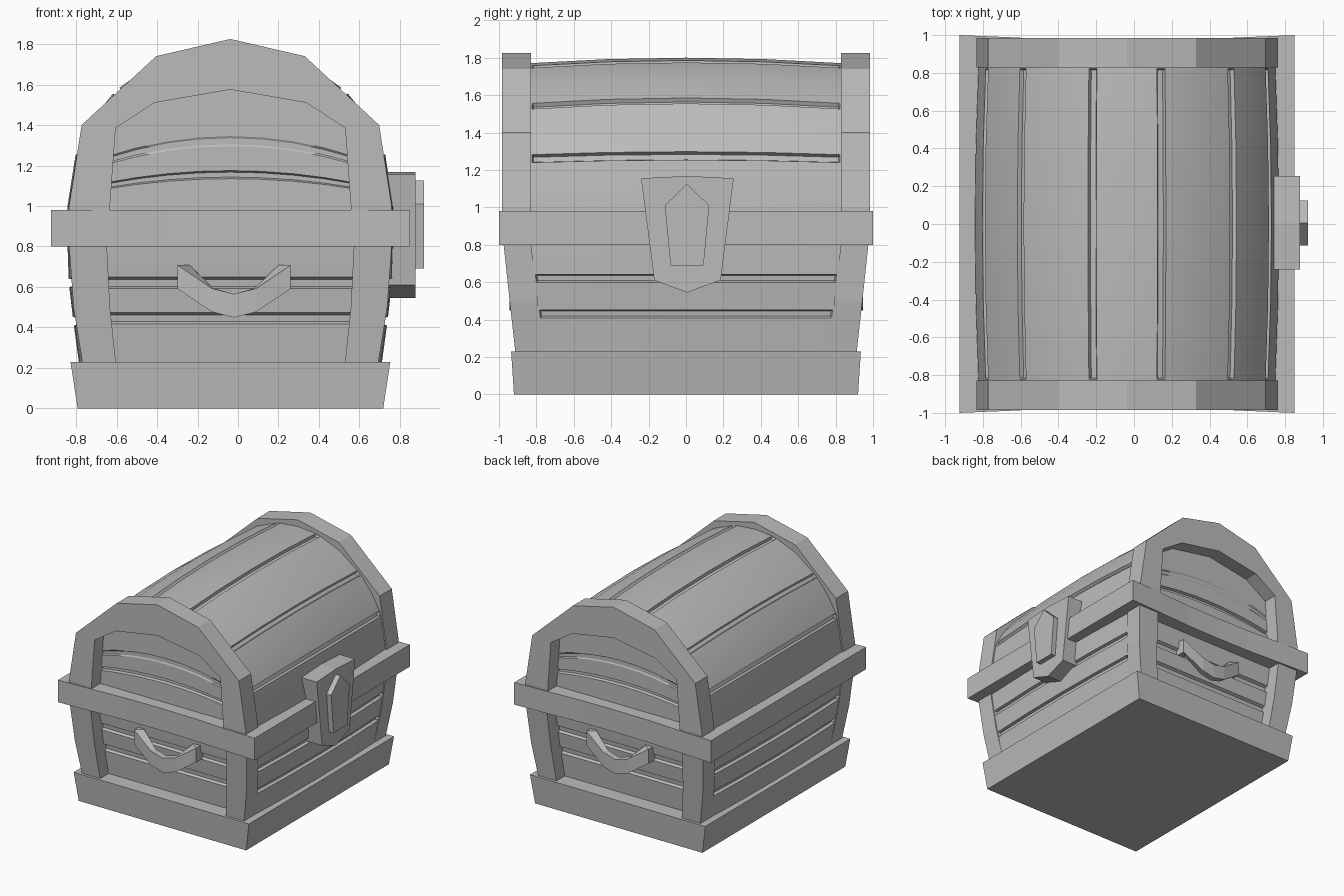
import bpy
import bmesh
from math import radians
from mathutils import Vector

if "Cube" in bpy.data.objects:
    bpy.data.objects.remove(bpy.data.objects["Cube"])

CX = -0.0375  # chest axis; the lock sticks out on +x

GREY = bpy.data.materials.new("plain_grey")
GREY.use_nodes = True
GREY.diffuse_color = (0.5, 0.5, 0.5, 1)
GREY.node_tree.nodes["Principled BSDF"].inputs["Base Color"].default_value = (0.5, 0.5, 0.5, 1)


def skin(name, rings, closed=True, caps=True, smooth=False):
    """Bridge rings of points into one mesh object."""
    bm = bmesh.new()
    rows = [[bm.verts.new((p[0] + CX, p[1], p[2])) for p in ring] for ring in rings]
    n = len(rows[0])
    for a, b in zip(rows, rows[1:]):
        for i in range(n if closed else n - 1):
            j = (i + 1) % n
            bm.faces.new((a[i], a[j], b[j], b[i]))
    if caps:
        bm.faces.new(rows[0])
        bm.faces.new(rows[-1])
        bmesh.ops.recalc_face_normals(bm, faces=bm.faces)
    mesh = bpy.data.meshes.new(name)
    bm.to_mesh(mesh)
    bm.free()
    mesh.materials.append(GREY)
    obj = bpy.data.objects.new(name, mesh)
    bpy.context.collection.objects.link(obj)
    if smooth:
        bpy.ops.object.select_all(action="DESELECT")
        obj.select_set(True)
        bpy.context.view_layer.objects.active = obj
        bpy.ops.object.shade_smooth_by_angle(angle=radians(30))
    return obj


def mirrored(half):
    """Mirror a right-hand profile that ends on the centre line."""
    return half + [(-p[0], *p[1:]) for p in reversed(half[:-1])]


def lerp_table(table, z):
    for (z0, v0), (z1, v1) in zip(table, table[1:]):
        if z <= z1:
            return v0 + (v1 - v0) * max(0, (z - z0) / (z1 - z0))
    return table[-1][1]


def end_y(z):  # end of the planked body
    return lerp_table([(0.23, 0.775), (0.5, 0.805), (0.8, 0.84)], z)


def frame_y(z):  # outer face of the end frames
    return lerp_table([(0.23, 0.912), (0.5, 0.943), (0.8, 0.975), (1.0, 0.985)], z)


# Planked body and lid: profile points, with True where a groove runs
PROFILE = mirrored([(0.72, 0.15, False), (0.757, 0.43, True), (0.778, 0.62, True),
                    (0.785, 0.8, False), (0.785, 1.0, False), (0.74, 1.26, True),
                    (0.66, 1.41, False), (0.55, 1.54, True), (0.37, 1.675, False),
                    (0.18, 1.75, True), (0, 1.77, False)])


def body_ring(f, depth):
    pts = []
    for i, (x, z, groove) in enumerate(PROFILE):
        c = Vector((x, z))
        if groove:
            t = (Vector(PROFILE[i + 1][:2]) - Vector(PROFILE[i - 1][:2])).normalized()
            inward = Vector((-t.y, t.x)) * depth
            pts += [c - t * 0.022, c - t * 0.014 + inward, c + t * 0.014 + inward, c + t * 0.022]
        else:
            pts.append(c)
    swell = 1 - f * f
    return [(p.x * (1 + 0.025 * swell), f * end_y(p.y),
             p.y + 0.03 * swell * min(1, max(0, (p.y - 1) / 0.5))) for p in pts]


stations = [(-1, 0), (-0.98, 0), (-0.97, 0.022), (-0.5, 0.022), (0, 0.022),
            (0.5, 0.022), (0.97, 0.022), (0.98, 0), (1, 0)]
skin("planked_body", [body_ring(f, d) for f, d in stations], smooth=True)

# Base plinth
skin("base_plinth", [[(sx * w, sy * l, z) for sx, sy in ((-1, -1), (1, -1), (1, 1), (-1, 1))]
                     for w, l, z in ((0.755, 0.92, 0), (0.79, 0.935, 0.23))])

# Rim band, its ends slightly hollow
rim = [(0.8875, 1.0), (0.6, 0.988), (0.3, 0.972), (0, 0.968)]
rim = mirrored(rim)
outline = [(x, -y) for x, y in rim] + [(x, y) for x, y in reversed(rim)]
skin("rim_band", [[(x, y, z) for x, y in outline] for z in (0.8, 0.98)])

# End frames, recessed plank panels and handles
OUTER = mirrored([(0.73, 0.22), (0.775, 0.5), (0.797, 0.8), (0.797, 1.0),
                  (0.735, 1.4), (0.367, 1.74), (0, 1.825)])
INNER = mirrored([(0.565, 0.22), (0.595, 0.5), (0.61, 0.8), (0.595, 1.0),
                  (0.567, 1.385), (0.375, 1.51), (0, 1.575)])


def panel_rows():
    rows = [(0.2, 0)]
    for z, depth, half in ((0.445, 0.022, 0.028), (0.62, 0.022, 0.028),
                           (1.155, 0.022, 0.02), (1.32, 0.006, 0.025)):
        rows += [(z - half, 0), (z - half * 0.6, depth), (z + half * 0.6, depth), (z + half, 0)]
        if z == 0.62:
            rows += [(0.8, 0), (1.0, 0)]
    return rows + [(1.6, 0)]


HANDLE = mirrored([(0.28, 0.28, 0.225, 0.79, 0.79, 0.65)[0:1] + (0.79, 0.225, 0.79, 0.65),
                   (0.28, 0.91, 0.22, 0.865, 0.65),
                   (0.11, 0.94, 0.10, 0.89, 0.535),
                   (0, 0.945, 0, 0.895, 0.507)])

for label, s in (("front", -1), ("back", 1)):
    rings = [[(ox, s * (end_y(oz) - 0.012), oz), (ox, s * frame_y(oz), oz),
              (ix, s * frame_y(iz), iz), (ix, s * (end_y(iz) - 0.012), iz)]
             for (ox, oz), (ix, iz) in zip(OUTER, INNER)]
    skin(label + "_frame", rings)

    grid = []
    for z, depth in panel_rows():
        row = []
        for i in range(-4, 5):
            u = i / 4
            sag = 0.25 * max(0, z - 0.93) * u * u
            row.append((-s * 0.62 * u, s * (end_y(z) + 0.028 - depth), z - sag))
        grid.append(row)
    skin(label + "_panel", grid, closed=False, caps=False, smooth=True)

    rings = []
    for i, (ox, oy, ix, iy, z) in enumerate(HANDLE):
        ix = abs(ix) if ox > 0 else -abs(ix)
        rings.append([(ox + 0.018, s * oy, z - 0.058), (ox + 0.018, s * oy, z + 0.058),
                      (ix + 0.018, s * iy, z + 0.058), (ix + 0.018, s * iy, z - 0.058)])
    skin(label + "_handle", rings)

# Lock: back plate and raised keyhole plate
PLATE = [(-0.24, 1.155), (0.005, 1.168), (0.255, 1.155), (0.185, 0.61), (0.005, 0.545), (-0.17, 0.61)]
KEY = [(-0.113, 1.01), (0.005, 1.125), (0.124, 1.01), (0.094, 0.69), (-0.083, 0.69)]
for name, shape, x0, x1 in (("lock_plate", PLATE, 0.74, 0.878), ("lock_front", KEY, 0.85, 0.92)):
    skin(name, [[(x - CX, y, z) for y, z in shape] for x in (x0, x1)])
